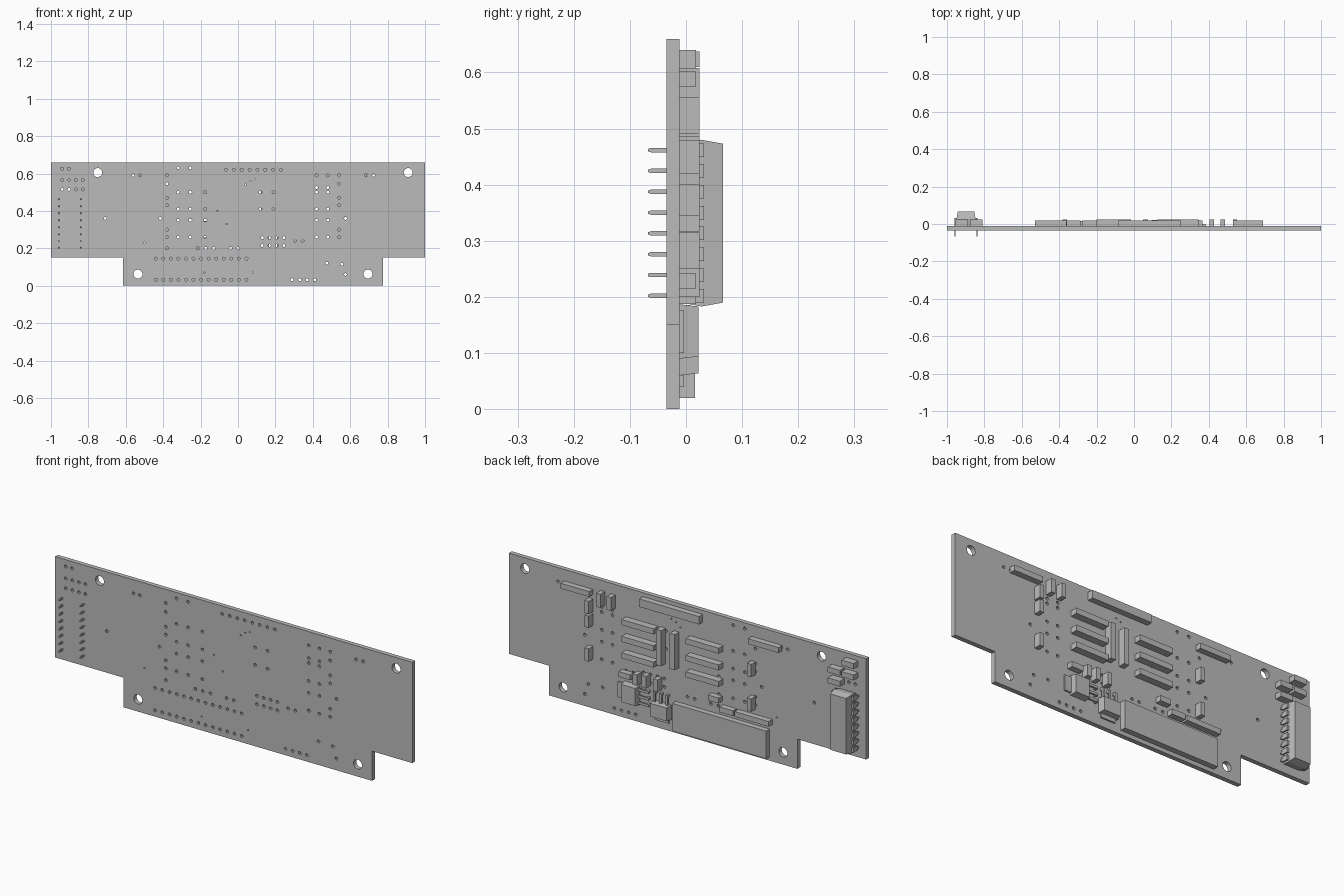
import bpy, bmesh, math
from mathutils import Vector

cube = bpy.data.objects.get("Cube")
if cube:
    bpy.data.objects.remove(cube, do_unlink=True)

grey = bpy.data.materials.new("plain grey")
grey.use_nodes = True
tone = (0.5, 0.5, 0.5, 1)
grey.diffuse_color = tone
grey.node_tree.nodes["Principled BSDF"].inputs["Base Color"].default_value = tone

FRONT, BACK = -0.035, -0.012   # the two faces of the board
TOP = 0.024                    # usual height of the parts on the back


def finish(name, bm):
    bmesh.ops.recalc_face_normals(bm, faces=bm.faces)
    mesh = bpy.data.meshes.new(name)
    bm.to_mesh(mesh)
    bm.free()
    mesh.materials.append(grey)
    obj = bpy.data.objects.new(name, mesh)
    bpy.context.collection.objects.link(obj)
    return obj


def add_box(bm, x0, x1, z0, z1, y0=BACK, y1=TOP, taper=0.0):
    """Box whose outer (+y) face may be smaller than its base."""
    rings = []
    for y, t in ((y0, 0), (y1, taper)):
        rings.append([bm.verts.new(p) for p in (
            (x0 + t, y, z0 + t), (x1 - t, y, z0 + t),
            (x1 - t, y, z1 - t), (x0 + t, y, z1 - t))])
    a, b = rings
    bm.faces.new(a)
    bm.faces.new(b)
    for i in range(4):
        j = (i + 1) % 4
        bm.faces.new((a[i], a[j], b[j], b[i]))


def box(name, *args, **kw):
    bm = bmesh.new()
    add_box(bm, *args, **kw)
    return finish(name, bm)


# ---- Circuit board: one filled outline with round holes ----
curve = bpy.data.curves.new("circuit_board", "CURVE")
curve.dimensions = "2D"
curve.fill_mode = "BOTH"
curve.extrude = (BACK - FRONT) / 2


def loop(points):
    s = curve.splines.new("POLY")
    s.points.add(len(points) - 1)
    for p, (x, z) in zip(s.points, points):
        p.co = (x, z, 0, 1)
    s.use_cyclic_u = True


def hole(x, z, r=0.008, n=8):
    loop([(x + r * math.cos(math.tau * i / n), z + r * math.sin(math.tau * i / n))
          for i in range(n)])


def hole_row(x0, x1, count, *heights):
    for z in heights:
        for i in range(count):
            hole(x0 + (x1 - x0) * i / (count - 1), z)


loop([(-1, .15), (-.615, .15), (-.615, 0), (.775, 0),
      (.775, .15), (1, .15), (1, .66), (-1, .66)])
for x, z in ((-.75, .605), (.91, .605), (-.535, .062), (.695, .062)):
    hole(x, z, 0.024, 24)

# Pin holes in rows
hole_row(-.064, .23, 8, .62)
hole_row(-.44, .045, 13, .145, .032)
hole_row(.13, .245, 4, .257, .215)
hole_row(.29, .41, 4, .032)
hole_row(-.94, -.905, 2, .625)
hole_row(-.94, -.83, 4, .565, .515)
hole_row(-.56, -.525, 2, .59)
hole_row(.685, .725, 2, .59)
hole_row(.305, .345, 2, .24)
hole_row(-.215, -.13, 3, .2)
hole_row(-.04, 0, 2, .2)
hole_row(.42, .48, 2, .59, .525)
# Pin holes in columns
for x in (-.32, -.255, -.175, .12, .19, .42, .48):
    for z in (.5, .41, .35, .26):
        if (x, z) != (.19, .26) and (x, z) != (.12, .26) and z != .35 or x < 0 or x > .4:
            hole(x, z)
for x in (-.38, .54):
    for z in (.59, .545, .47, .43, .3, .26):
        hole(x, z)
for x, z in ((-.71, .36), (-.415, .36), (.575, .36), (.575, .06), (.475, .12),
             (.555, .115), (-.38, .2), (-.32, .63), (-.255, .63)):
    hole(x, z)
# Small vias
for x, z in ((.04, .54), (.065, .56), (.09, .57), (-.11, .4), (-.06, .33),
             (-.18, .07), (.08, .07), (-.5, .23)):
    hole(x, z, 0.004, 6)

tmp = bpy.data.objects.new("board_outline", curve)
bpy.context.collection.objects.link(tmp)
bpy.context.view_layer.update()
board_mesh = bpy.data.meshes.new_from_object(
    tmp.evaluated_get(bpy.context.evaluated_depsgraph_get()))
bpy.data.objects.remove(tmp, do_unlink=True)
bm = bmesh.new()
bm.from_mesh(board_mesh)
bpy.data.meshes.remove(board_mesh)
for v in bm.verts:                       # stand the flat board upright
    x, z, d = v.co
    v.co = Vector((x, (FRONT + BACK) / 2 + d, z))
bmesh.ops.remove_doubles(bm, verts=bm.verts, dist=1e-5)
for f in bm.faces:
    f.material_index = 0
    f.smooth = False
finish("circuit_board", bm)

# ---- Long flat chips ----
for z in (.485, .4, .317):
    box("left_chip", .165, .345, z, z + .028)
    box("right_chip", -.2, -.015, z, z + .028)
for x in (.122, .047):
    box("upright_chip", x, x + .028, .335, .515)
for x0, x1 in ((.53, .69), (-.53, -.36)):
    box("upper_chip", x0, x1, .575, .602, y1=.018)
box("lower_chip", -.475, -.285, .187, .213, y1=.018)

# ---- Pin row network at the top and wide chip at the bottom ----
box("top_network", -.085, .25, .6, .64, y1=.018)
box("wide_chip", -.46, .065, .02, .16, y1=.016)

# ---- Small upright capacitors ----
for x, z, h in ((.54, .49, .065), (.54, .42, .06), (.54, .25, .065),
                (.475, .54, .068), (.415, .54, .068),
                (-.37, .415, .065), (-.37, .24, .065),
                (.27, .2, .055), (.22, .2, .06), (.155, .2, .06)):
    box("small_capacitor", x - .012, x + .012, z, z + h)

# ---- Small lying parts ----
for x, z, w in ((-.195, .23, .06), (-.275, .187, .075), (.3, .215, .065)):
    box("small_resistor", x, x + w, z, z + .027, y1=.018)
for x, z in ((-.955, .61), (-.955, .552), (-.878, .555), (-.878, .5)):
    box("corner_capacitor", x, x + .068, z, z + .027)

# ---- Two power transistors: body, mounting tab and three legs ----
bm = bmesh.new()
add_box(bm, .265, .35, .09, .187, y1=.022, taper=.004)
add_box(bm, .35, .385, .1, .177, y1=-.004)
for z in (.105, .138, .172):
    add_box(bm, .215, .265, z - .006, z + .006, y0=-.002, y1=.006)
    add_box(bm, .207, .219, z - .006, z + .006, y1=.006)
finish("side_transistor", bm)
bm = bmesh.new()
add_box(bm, .09, .19, .06, .135, y1=.022, taper=.004)
add_box(bm, .1, .18, .04, .06, y1=-.004)
for x in (.105, .14, .175):
    add_box(bm, x - .006, x + .006, .135, .18, y0=-.002, y1=.006)
    add_box(bm, x - .006, x + .006, .174, .186, y1=.006)
finish("upright_transistor", bm)

# ---- Tall two-row package: waisted body, end notch, legs through the board ----
bm = bmesh.new()
add_box(bm, -.949, -.847, .183, .48, y0=.028, y1=.066, taper=.007)
add_box(bm, -.949, -.847, .183, .48, y0=.028, y1=-.008, taper=.007)
package = finish("package_body", bm)
bm = bmesh.new()
bmesh.ops.create_cone(bm, cap_ends=True, segments=16, radius1=.016,
                      radius2=.016, depth=.03)
for v in bm.verts:
    x, y, d = v.co
    v.co = Vector((x - .898, .066 + d, y + .474))
cutter = finish("notch_cutter", bm)
cutter.hide_render = True
cutter.hide_viewport = True
cut = package.modifiers.new("end_notch", "BOOLEAN")
cut.operation = "DIFFERENCE"
cut.object = cutter

bm = bmesh.new()
for i in range(8):
    z = .202 + i * .0371
    for x, inner in ((-.957, -.94), (-.839, -.856)):
        add_box(bm, x - .003, x + .003, z - .012, z + .012, y0=.0, y1=.032)
        add_box(bm, min(x, inner), max(x, inner), z - .012, z + .012, y0=.026, y1=.032)
        add_box(bm, x - .003, x + .003, z - .004, z + .004, y0=-.062, y1=.0)
        add_box(bm, x - .003, x + .003, z - .004, z + .004, y0=-.062, y1=-.068, taper=.002)
finish("package_legs", bm)
